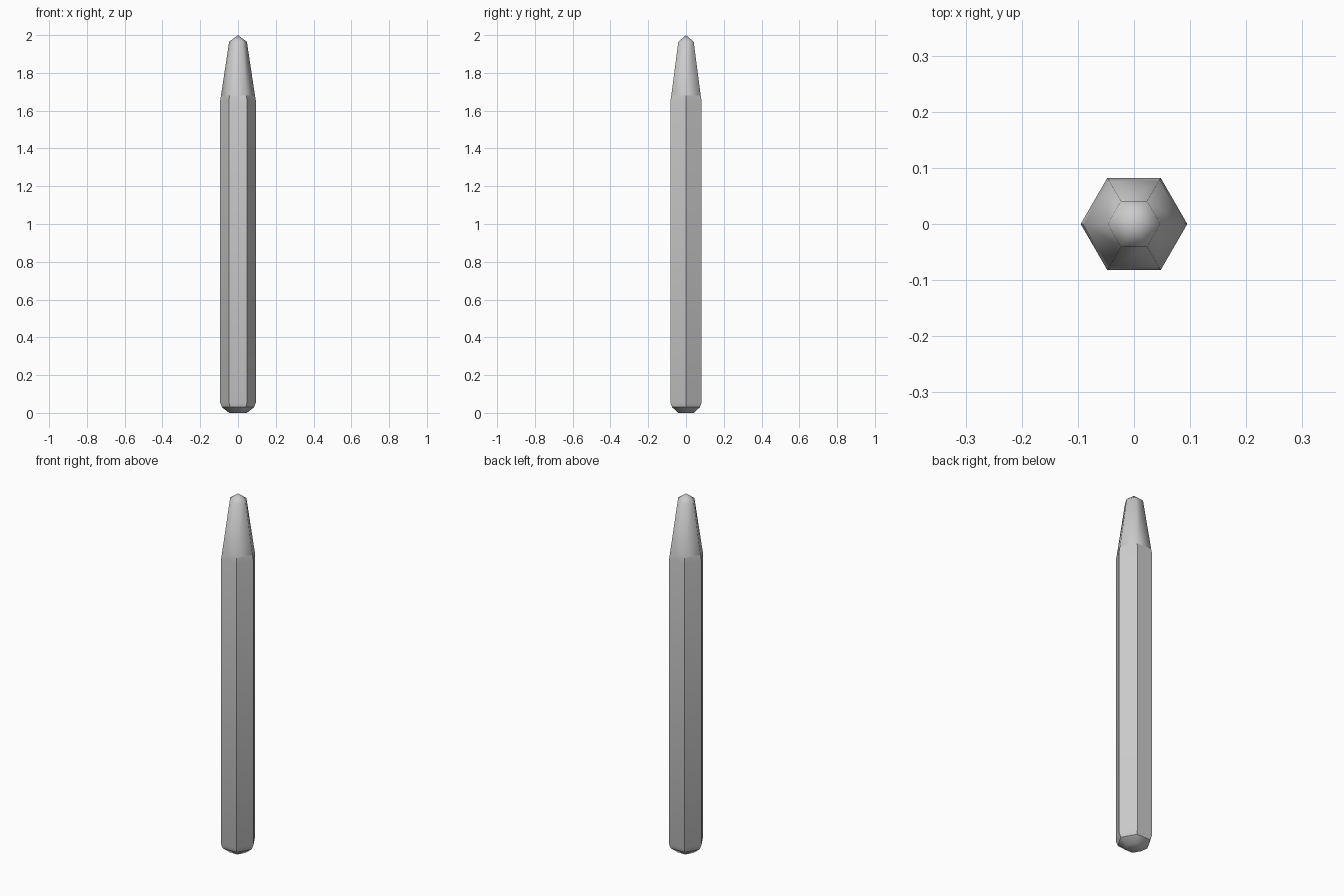
import bpy, bmesh, math

if "Cube" in bpy.data.objects:
    bpy.data.objects.remove(bpy.data.objects["Cube"])

SIDES = 6
# (height, corner radius) rings from butt to nib
RINGS = [(0.0, 0.047), (0.03, 0.085), (0.055, 0.095),
         (1.65, 0.095), (1.68, 0.09), (1.965, 0.047)]

bm = bmesh.new()
loops = []
for z, r in RINGS:
    loops.append([bm.verts.new((r * math.cos(math.tau * i / SIDES),
                                r * math.sin(math.tau * i / SIDES), z))
                  for i in range(SIDES)])

# Side walls
for low, high in zip(loops, loops[1:]):
    for i in range(SIDES):
        j = (i + 1) % SIDES
        bm.faces.new((low[i], low[j], high[j], high[i]))

# Flat butt and pointed tip
bm.faces.new(loops[0][::-1])
tip = bm.verts.new((0, 0, 2.0))
for i in range(SIDES):
    bm.faces.new((loops[-1][i], loops[-1][(i + 1) % SIDES], tip))
bmesh.ops.recalc_face_normals(bm, faces=bm.faces)

# Smooth ends, crisp hexagonal barrel
for f in bm.faces:
    f.smooth = True
for e in bm.edges:
    z0, z1 = sorted(v.co.z for v in e.verts)
    on_barrel = z0 > 0.02 and z1 < 1.7
    vertical = z1 - z0 > 0.001
    rim = not vertical and (abs(z0 - 0.03) < 0.001 or abs(z0 - 1.68) < 0.001)
    e.smooth = not ((on_barrel and vertical) or rim)

mesh = bpy.data.meshes.new("hexagonal_pencil")
bm.to_mesh(mesh)
bm.free()
obj = bpy.data.objects.new("hexagonal_pencil", mesh)
bpy.context.collection.objects.link(obj)
